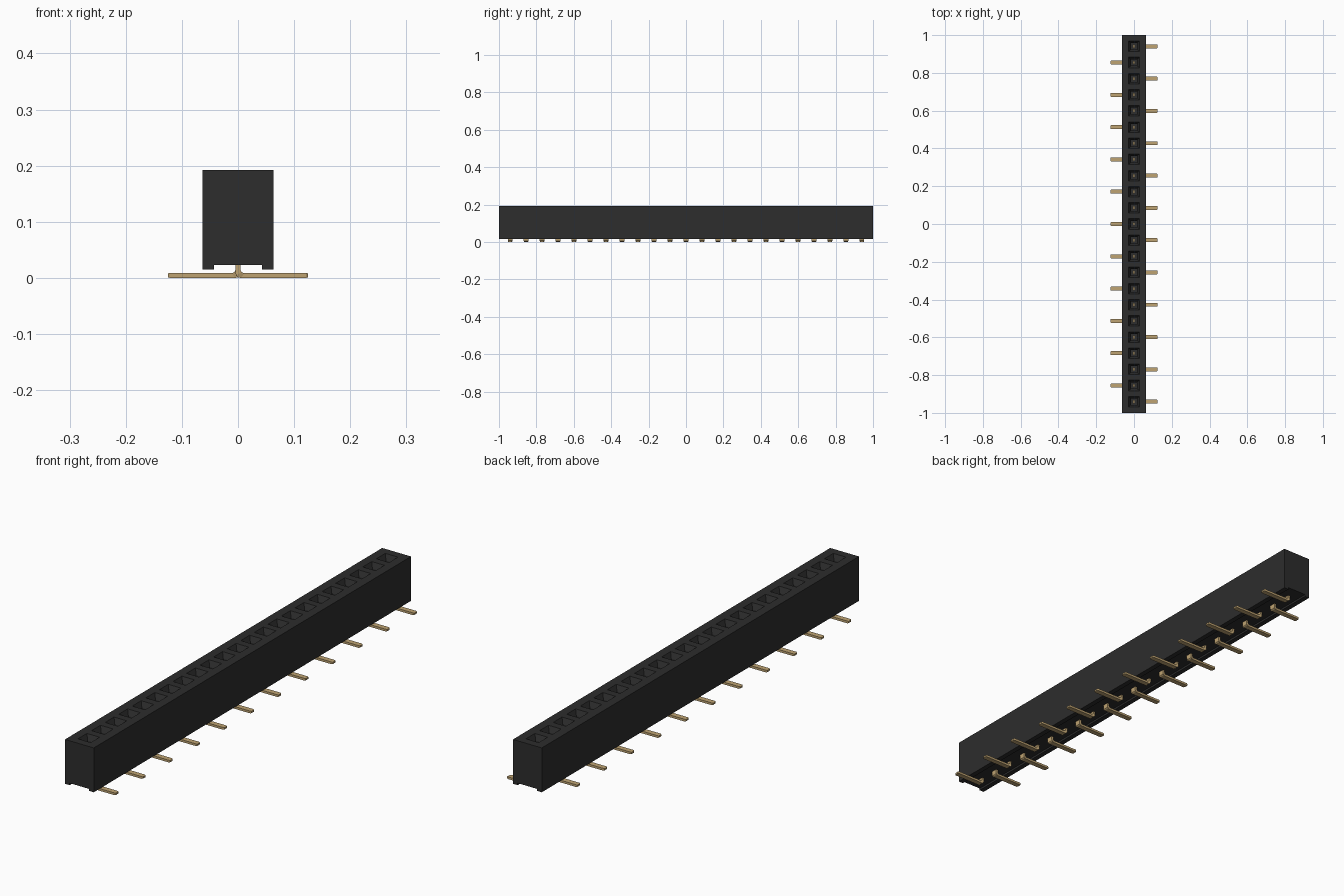
import bpy, bmesh

cube = bpy.data.objects.get("Cube")
if cube:
    bpy.data.objects.remove(cube, do_unlink=True)

COUNT = 23
PITCH = 0.0855
HALF_W, TOP = 0.0635, 0.192


def material(name, rgb, rough):
    m = bpy.data.materials.new(name)
    m.use_nodes = True
    m.diffuse_color = (*rgb, 1)
    bsdf = m.node_tree.nodes["Principled BSDF"]
    bsdf.inputs["Base Color"].default_value = (*rgb, 1)
    bsdf.inputs["Roughness"].default_value = rough
    return m


black = material("black plastic", (0.026, 0.026, 0.026), 0.6)
gold = material("gold metal", (0.52, 0.37, 0.17), 0.5)


def finish(bm, name, mat):
    bmesh.ops.remove_doubles(bm, verts=bm.verts, dist=1e-5)
    bmesh.ops.recalc_face_normals(bm, faces=bm.faces)
    me = bpy.data.meshes.new(name)
    bm.to_mesh(me)
    bm.free()
    me.materials.append(mat)
    ob = bpy.data.objects.new(name, me)
    bpy.context.collection.objects.link(ob)
    return ob


def loft(bm, rings, cap_start=True, cap_end=True):
    """Join successive four-cornered rings with quads."""
    loops = [[bm.verts.new(p) for p in r] for r in rings]
    for a, b in zip(loops, loops[1:]):
        for i in range(4):
            j = (i + 1) % 4
            bm.faces.new((a[i], a[j], b[j], b[i]))
    if cap_start:
        bm.faces.new(loops[0])
    if cap_end:
        bm.faces.new(loops[-1])


def rect(x, y0, y1, z):
    return [(-x, y0, z), (x, y0, z), (x, y1, z), (-x, y1, z)]


pin_y = [(i - (COUNT - 1) / 2) * PITCH for i in range(COUNT)]
edges = [-1] + [y + PITCH / 2 for y in pin_y[:-1]] + [1]

# Housing: sides and grooved underside, sliced at each cell
bm = bmesh.new()
profile = [(HALF_W, TOP), (HALF_W, 0.015), (0.043, 0.015), (0.043, 0.023),
           (-0.043, 0.023), (-0.043, 0.015), (-HALF_W, 0.015), (-HALF_W, TOP)]
slices = [[bm.verts.new((x, y, z)) for x, z in profile] for y in edges]
for a, b in zip(slices, slices[1:]):
    for i in range(len(profile) - 1):
        bm.faces.new((a[i], a[i + 1], b[i + 1], b[i]))
bm.faces.new(slices[0])
bm.faces.new(slices[-1])

# Housing top: one funnel-shaped socket per cell
for i, y in enumerate(pin_y):
    loft(bm, [rect(HALF_W, edges[i], edges[i + 1], TOP),
              rect(0.028, y - 0.028, y + 0.028, TOP),
              rect(0.017, y - 0.017, y + 0.017, TOP - 0.022),
              rect(0.017, y - 0.017, y + 0.017, 0.06)], cap_start=False)
finish(bm, "socket_housing", black)

# Contact path: left edge x, z, right edge x, z, half width
PATH = [(-0.0045, 0.170, 0.0045, 0.170, 0.009),
        (-0.0045, 0.060, 0.0045, 0.060, 0.009),
        (-0.0045, 0.030, 0.0045, 0.030, 0.0125),
        (-0.0045, 0.010, 0.0045, 0.014, 0.0125),
        (-0.0035, 0.004, 0.0060, 0.0105, 0.0125),
        (0.0000, 0.001, 0.0090, 0.0090, 0.0115),
        (0.0050, 0.000, 0.0120, 0.0090, 0.0105),
        (0.1210, 0.000, 0.1210, 0.0090, 0.0105),
        (0.1250, 0.001, 0.1250, 0.0080, 0.0080)]

# Contacts: feet alternate right and left along the row
for i, y in enumerate(pin_y):
    s = 1 if i % 2 == 0 else -1
    bm = bmesh.new()
    loft(bm, [[(s * xa, y - w, za), (s * xb, y - w, zb),
               (s * xb, y + w, zb), (s * xa, y + w, za)]
              for xa, za, xb, zb, w in PATH])
    finish(bm, f"contact_pin_{i + 1:02d}", gold)
